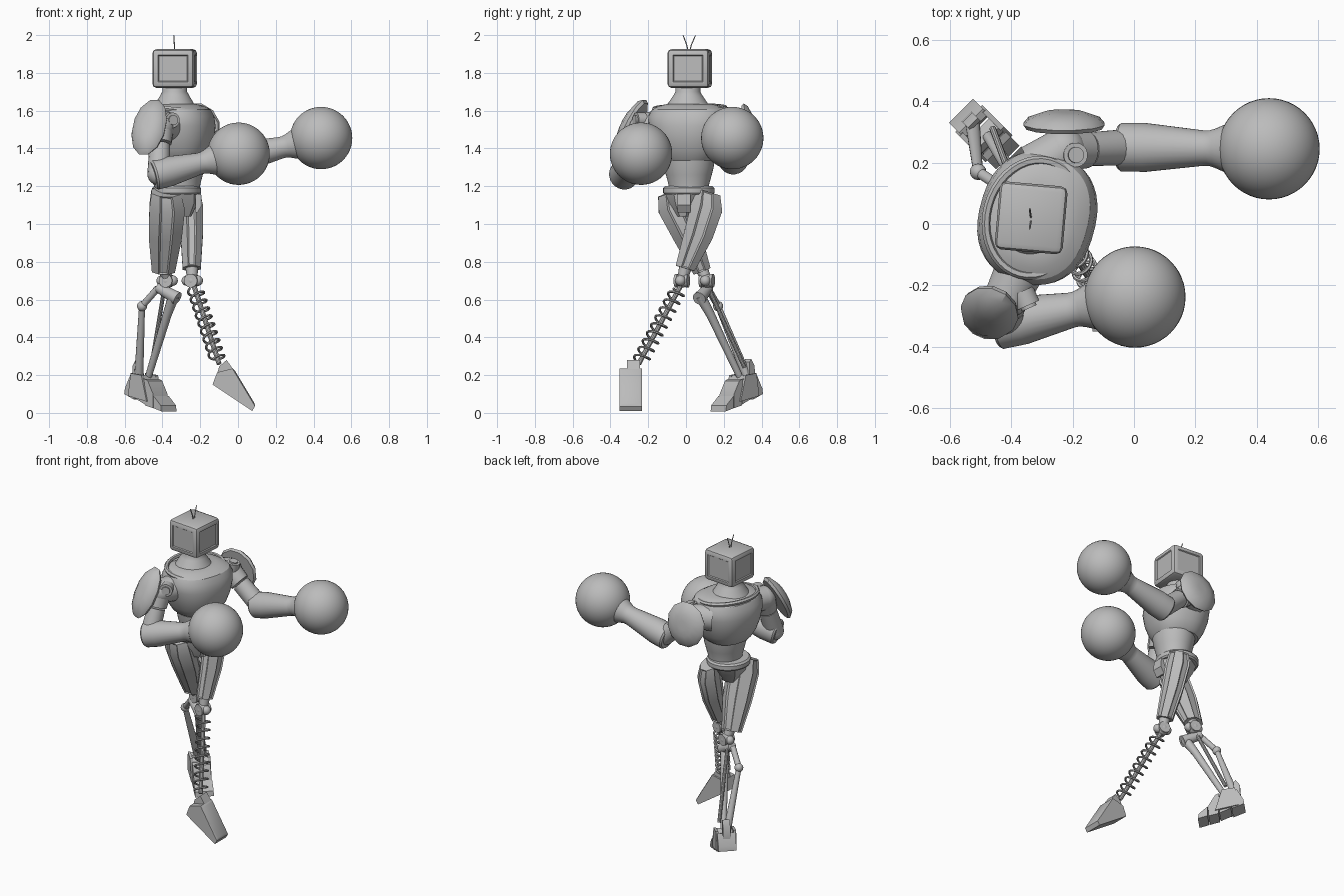
import bpy, bmesh, math
from mathutils import Vector, Matrix

cube = bpy.data.objects.get("Cube")
if cube:
    bpy.data.objects.remove(cube, do_unlink=True)

grey = bpy.data.materials.new("plain grey")
grey.use_nodes = True
COLOR = (0.5, 0.5, 0.5, 1)
grey.diffuse_color = COLOR
grey.node_tree.nodes["Principled BSDF"].inputs["Base Color"].default_value = COLOR
parts = []


def finish(name, bm):
    bmesh.ops.recalc_face_normals(bm, faces=bm.faces)
    mesh = bpy.data.meshes.new(name)
    bm.to_mesh(mesh)
    bm.free()
    mesh.materials.append(grey)
    obj = bpy.data.objects.new(name, mesh)
    bpy.context.collection.objects.link(obj)
    parts.append(obj)
    return obj


def loft(name, rings, sides=24, axis=None, ref=(0, 0, 1), panels=0, square=1):
    """Skin rounded rings (x, y, z, radius along ref, other radius)."""
    axis = Vector(axis) if axis else Vector(rings[-1][:3]) - Vector(rings[0][:3])
    axis.normalize()
    ref = Vector(ref)
    if abs(ref.normalized().dot(axis)) > 0.98:
        ref = Vector((1, 0, 0))
    u = (ref - axis * ref.dot(axis)).normalized()
    v = axis.cross(u)
    bm = bmesh.new()
    loops = []
    for x, y, z, ru, rv in rings:
        loop = []
        for i in range(sides):
            a = 2 * math.pi * (i + 0.5) / sides
            c, s = (math.copysign(abs(t) ** square, t) for t in (math.cos(a), math.sin(a)))
            loop.append(bm.verts.new(Vector((x, y, z)) + u * ru * c + v * rv * s))
        loops.append(loop)
    columns = [[] for _ in range(sides)]
    for a, b in zip(loops, loops[1:]):
        for i in range(sides):
            j = (i + 1) % sides
            columns[i].append(bm.faces.new((a[i], a[j], b[j], b[i])))
    bm.faces.new(loops[0])
    bm.faces.new(loops[-1])
    if panels:
        bmesh.ops.recalc_face_normals(bm, faces=bm.faces)
        for column in columns[1::2]:
            bmesh.ops.inset_region(bm, faces=column, thickness=panels, depth=-panels * 0.7)
    return finish(name, bm)


def tube(name, start, end, r0, r1=None, sides=20):
    r1 = r1 or r0
    return loft(name, [(*start, r0, r0), (*end, r1, r1)], sides)


def ball(name, center, radius, seg=24):
    bm = bmesh.new()
    bmesh.ops.create_uvsphere(bm, u_segments=seg, v_segments=seg // 2, radius=radius,
                              matrix=Matrix.Translation(center))
    return finish(name, bm)


def slab(name, profile, width, origin, turn=0, inset=None):
    """Extrude a side profile (along, up) across its width."""
    bm = bmesh.new()
    face = bm.faces.new([bm.verts.new((s, -width / 2, z)) for s, z in profile])
    out = bmesh.ops.extrude_face_region(bm, geom=[face])
    bmesh.ops.translate(bm, vec=(0, width, 0),
                        verts=[g for g in out["geom"] if isinstance(g, bmesh.types.BMVert)])
    bmesh.ops.recalc_face_normals(bm, faces=bm.faces)
    if inset:
        tops = [f for f in bm.faces if f.normal.x > 0.5 and f.normal.z > 0.3]
        bmesh.ops.inset_individual(bm, faces=tops, thickness=inset, depth=inset * 0.3)
    bm.transform(Matrix.Translation(origin) @ Matrix.Rotation(turn, 4, "Z"))
    return finish(name, bm)


def wire(name, points, radius, cyclic=False):
    data = bpy.data.curves.new(name, "CURVE")
    data.dimensions = "3D"
    data.bevel_depth = radius
    data.bevel_resolution = 1
    data.use_fill_caps = True
    spline = data.splines.new("POLY")
    spline.points.add(len(points) - 1)
    for p, co in zip(spline.points, points):
        p.co = (*co, 1)
    spline.use_cyclic_u = cyclic
    data.materials.append(grey)
    obj = bpy.data.objects.new(name, data)
    bpy.context.collection.objects.link(obj)
    bpy.ops.object.select_all(action="DESELECT")
    obj.select_set(True)
    bpy.context.view_layer.objects.active = obj
    bpy.ops.object.convert(target="MESH")
    parts.append(bpy.context.view_layer.objects.active)


# Head: bevelled box with shallow panels, and a forked antenna
bm = bmesh.new()
bmesh.ops.create_cube(bm, size=1, matrix=Matrix.Diagonal((0.222, 0.222, 0.205, 1)))
bmesh.ops.bevel(bm, geom=bm.edges[:], offset=0.022, segments=2, affect="EDGES", profile=0.5)
bm.normal_update()
big = [f for f in bm.faces if f.calc_area() > 0.02 and abs(f.normal.z) < 0.5]
bmesh.ops.inset_individual(bm, faces=big, thickness=0.014, depth=0)
bmesh.ops.inset_individual(bm, faces=big, thickness=0.006, depth=-0.006)
bm.transform(Matrix.Translation((-0.335, 0.02, 1.823)) @ Matrix.Rotation(math.radians(-5), 4, "Z"))
finish("head", bm)
for dy in (-0.03, 0.035):
    wire("antenna", [(-0.335, 0.015, 1.9), (-0.337, 0.015 + dy * 0.4, 1.95), (-0.34, 0.015 + dy, 1.998)], 0.003)

# Neck, chest, collar and waist
facing = Vector((math.cos(math.radians(-15)), math.sin(math.radians(-15)), 0))
side = Vector((-facing.y, facing.x, 0))


def body(name, cx, cy, rows, square=1):
    loft(name, [(cx, cy, z, a, b) for z, a, b in rows], 40, axis=(0, 0, 1), ref=facing, square=square)


body("neck", -0.335, 0.01, [(1.6, 0.125, 0.13), (1.64, 0.1, 0.105), (1.68, 0.077, 0.077),
                            (1.7, 0.066, 0.066), (1.76, 0.066, 0.066)])
body("chest", -0.315, 0.02, [(1.33, 0.125, 0.13), (1.345, 0.138, 0.148), (1.39, 0.162, 0.175), (1.45, 0.182, 0.198),
                             (1.52, 0.19, 0.216), (1.57, 0.182, 0.218), (1.605, 0.165, 0.2), (1.625, 0.13, 0.165),
                             (1.635, 0.09, 0.12)], 0.86)
ring = [(math.cos(math.tau * i / 40), math.sin(math.tau * i / 40)) for i in range(40)]
wire("collar", [Vector((-0.325, 0.02, 1.61)) + facing * 0.155 * c + side * 0.19 * s - Vector((0, 0, 0.016 * c))
                for c, s in ring], 0.014, True)
body("waist", -0.3, 0.015, [(1.18, 0.098, 0.106), (1.21, 0.1, 0.108), (1.26, 0.113, 0.122),
                            (1.3, 0.122, 0.132), (1.335, 0.127, 0.137)])
body("belt", -0.325, 0.015, [(1.155, 0.122, 0.128), (1.165, 0.129, 0.136), (1.19, 0.129, 0.136), (1.2, 0.118, 0.126)])
loft("pelvis", [(-0.325, 0.01, 1.16, 0.118, 0.125), (-0.32, 0.005, 1.11, 0.108, 0.095),
                (-0.315, 0, 1.04, 0.07, 0.045)], 8, axis=(0, 0, 1), ref=facing)
slab("crotch_plate", [(0, 1.16), (0.03, 1.16), (0.035, 1.1), (0.01, 1.06), (0, 1.06)], 0.07, (-0.225, -0.01, 0))


# Arms: shoulder, hub, upper arm, elbow, forearm and round glove
def arm(name, socket, shoulder, elbow, glove, hub, hub_axis):
    sock, sh, el, gl = map(Vector, (socket, shoulder, elbow, glove))
    tube(name + "_shoulder_socket", sock, sh, 0.085, 0.075)
    ball(name + "_shoulder", sh, 0.075)
    h = Vector(hub)
    d = Vector(hub_axis).normalized()
    tube(name + "_hub_ring", h - d * 0.05, h, 0.04)
    tube(name + "_hub", h, h + d * 0.01, 0.026)
    along = (el - sh).normalized()
    mid = sh.lerp(el, 0.35)
    tube(name + "_upper_sleeve", sh, mid, 0.07, 0.062)
    tube(name + "_upper_arm", mid + along * 0.01, el, 0.055, 0.06)
    ball(name + "_elbow", el, 0.06)
    reach = gl - el
    d = reach.normalized()
    rows = [(-0.03, 0.072), (-0.02, 0.08), (0.06, 0.08), (reach.length - 0.22, 0.058),
            (reach.length - 0.2, 0.058), (reach.length - 0.18, 0.064), (reach.length - 0.13, 0.085)]
    loft(name + "_forearm", [(*(el + d * t), r, r) for t, r in rows])
    ball(name + "_glove", gl, 0.165, 48)


arm("lead_arm", (-0.32, 0.18, 1.52), (-0.23, 0.24, 1.525), (-0.02, 0.25, 1.345), (0.44, 0.245, 1.455),
    (-0.19, 0.225, 1.595), (0.2, 0, 1))
arm("rear_arm", (-0.35, -0.1, 1.52), (-0.41, -0.23, 1.515), (-0.42, -0.325, 1.265), (0.003, -0.238, 1.372),
    (-0.345, -0.265, 1.55), (0.4, -0.9, 0))


# Domed shoulder pads
def pad(name, base, axis, high, wide, depth):
    d = Vector(axis).normalized()
    rows = [(0, 0.93), (0.25, 1), (0.6, 0.88), (0.95, 0.5), (1, 0.2)]
    loft(name, [(*(Vector(base) + d * t * depth), high * k, wide * k) for t, k in rows], 12, axis=axis)


pad("lead_shoulder_pad", (-0.228, 0.312, 1.5), (0, 1, 0.15), 0.142, 0.136, 0.055)
pad("rear_shoulder_pad", (-0.465, -0.275, 1.505), (-0.35, -0.8, 0.45), 0.168, 0.097, 0.065)

# Thighs with long recessed armour panels, and knees
loft("lead_thigh", [(-0.255, 0.115, 1.17, 0.055, 0.075), (-0.25, 0.11, 1.09, 0.07, 0.092),
                    (-0.245, 0.065, 0.94, 0.064, 0.083), (-0.245, -0.005, 0.765, 0.052, 0.056)],
     8, ref=(1, 0, 0), panels=0.01)
loft("rear_thigh", [(-0.38, -0.08, 1.17, 0.085, 0.078), (-0.375, -0.065, 1.09, 0.102, 0.092),
                    (-0.385, 0.01, 0.93, 0.094, 0.08), (-0.395, 0.085, 0.75, 0.066, 0.052)],
     8, ref=(1, 0, 0), panels=0.01)
for name, hip, knee in (("lead", (-0.245, 0, 0.78), (-0.242, -0.022, 0.7)),
                        ("rear", (-0.39, 0.08, 0.77), (-0.375, 0.11, 0.7))):
    k = Vector(knee)
    tube(name + "_knee_stem", hip, k, 0.035, 0.026)
    ball(name + "_knee", k, 0.038)
    for s in (-1, 1):
        tube(name + "_knee_disc", k + side * 0.022 * s, k + side * 0.036 * s, 0.036)
        ball(name + "_knee_lug", k + facing * 0.03 * s, 0.028, 16)

# Spring shin
top, low = Vector((-0.232, -0.03, 0.67)), Vector((-0.1, -0.25, 0.26))
down = (low - top).normalized()
u = down.orthogonal().normalized()
v = down.cross(u)
tube("spring_core", top, low, 0.013, sides=10)
steps, turns = 200, 9
wire("spring", [top.lerp(low, 0.04 + 0.92 * i / steps) + 0.04 * (u * math.cos(math.tau * turns * i / steps)
     + v * math.sin(math.tau * turns * i / steps)) for i in range(steps + 1)], 0.0065)

# Lead foot, toes pointing down
slab("lead_foot", [(-0.135, 0.15), (-0.11, 0.215), (-0.03, 0.235), (0.09, 0.035), (0.075, 0.01)],
     0.118, (0, -0.292, 0), inset=0.02)
slab("lead_ankle", [(-0.115, 0.19), (-0.1, 0.245), (-0.06, 0.28), (-0.025, 0.23), (-0.04, 0.19)],
     0.07, (0, -0.278, 0))

# Rear shin: main strut and a jointed piston
tube("rear_knee_bracket", (-0.425, 0.12, 0.665), (-0.32, 0.07, 0.605), 0.026, 0.036)
loft("main_strut", [(-0.34, 0.075, 0.62, 0.03, 0.03), (-0.375, 0.13, 0.52, 0.024, 0.024),
                    (-0.475, 0.285, 0.19, 0.018, 0.018)], 12)
tube("inner_rod", (-0.39, 0.12, 0.66), (-0.46, 0.31, 0.24), 0.011, sides=10)
joint = (-0.508, 0.17, 0.565)
tube("piston_link", (-0.425, 0.115, 0.66), joint, 0.018, sides=12)
ball("piston_joint", joint, 0.027, 16)
tube("piston_rod", joint, (-0.525, 0.32, 0.2), 0.016, 0.024, 12)

# Rear foot in separate blocks, heel raised
heel, yaw = (-0.56, 0.365, 0), math.radians(-45)
blocks = {
    "heel": ([(-0.005, 0.1), (0, 0.13), (0.04, 0.2), (0.065, 0.19), (0.07, 0.07)], 0.11),
    "arch": ([(0.076, 0.075), (0.076, 0.17), (0.12, 0.2), (0.14, 0.18), (0.145, 0.045)], 0.1),
    "instep": ([(0.15, 0.04), (0.147, 0.18), (0.17, 0.17), (0.21, 0.1), (0.21, 0.025)], 0.108),
    "toe": ([(0.216, 0.025), (0.216, 0.09), (0.27, 0.04), (0.275, 0.008)], 0.114),
    "ankle_plate": ([(0.02, 0.17), (0.025, 0.25), (0.05, 0.285), (0.062, 0.27), (0.065, 0.17)], 0.045),
}
for name, (profile, width) in blocks.items():
    slab("rear_foot_" + name, profile, width, heel, yaw)
for s in (-1, 1):
    off = Vector((0.7, 0.7, 0)) * 0.055 * s
    slab("rear_foot_side_guard", [(0.03, 0.09), (0.05, 0.21), (0.13, 0.2), (0.17, 0.06)], 0.016,
         Vector(heel) + off, yaw)

# Smooth the round parts, keeping edges sharp
bpy.ops.object.select_all(action="DESELECT")
for obj in parts:
    obj.select_set(True)
bpy.context.view_layer.objects.active = parts[0]
bpy.ops.object.shade_smooth_by_angle(angle=math.radians(32))
